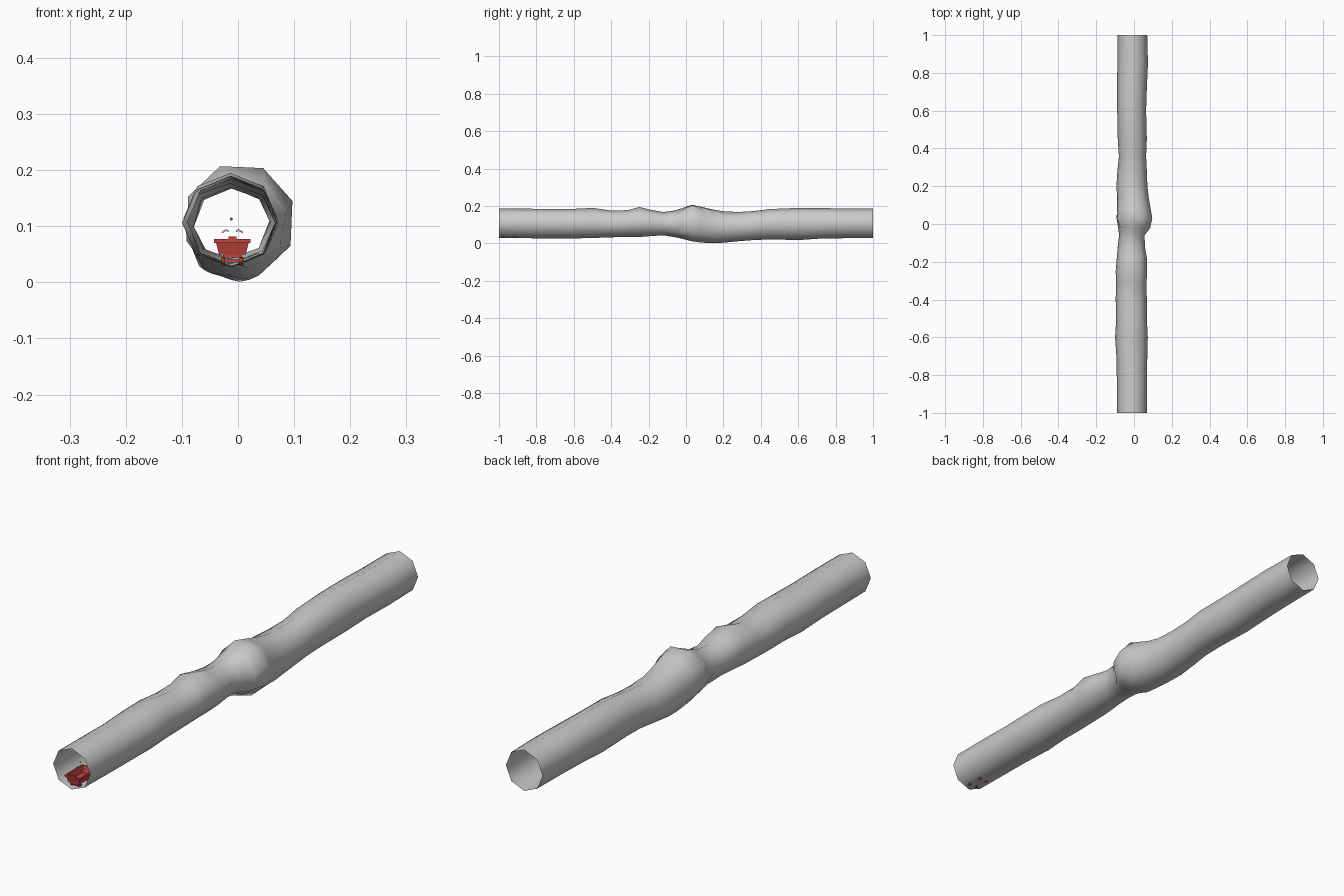
import bpy, bmesh, math
from mathutils import Matrix, Vector

if "Cube" in bpy.data.objects:
    bpy.data.objects.remove(bpy.data.objects["Cube"])


def finish(bm, name, color=None, angle=None):
    bmesh.ops.recalc_face_normals(bm, faces=bm.faces)
    me = bpy.data.meshes.new(name)
    bm.to_mesh(me)
    bm.free()
    ob = bpy.data.objects.new(name, me)
    bpy.context.collection.objects.link(ob)
    if color:
        mat = bpy.data.materials.get(color[0]) or bpy.data.materials.new(color[0])
        mat.diffuse_color = color[1]
        mat.use_nodes = True
        mat.node_tree.nodes["Principled BSDF"].inputs["Base Color"].default_value = mat.diffuse_color
        me.materials.append(mat)
    if angle:
        bpy.ops.object.select_all(action='DESELECT')
        ob.select_set(True)
        bpy.context.view_layer.objects.active = ob
        bpy.ops.object.shade_smooth_by_angle(angle=math.radians(angle))
    return ob


RED = ("red_paint", (0.55, 0.06, 0.05, 1))
CX, CY = -0.01, -0.945

# Tunnel rings: y, left, right, bottom, top, twist in degrees
rings = [
    (-1.0, -.090, .068, .029, .187, 0), (-.85, -.091, .070, .028, .186, 0),
    (-.72, -.092, .070, .027, .184, 0), (-.60, -.100, .073, .027, .185, 0),
    (-.50, -.094, .068, .029, .190, 0), (-.40, -.097, .068, .033, .176, 0),
    (-.31, -.095, .066, .034, .178, 0), (-.25, -.097, .070, .034, .195, 0),
    (-.18, -.091, .068, .040, .178, 0), (-.12, -.086, .058, .043, .168, 0),
    (-.06, -.079, .056, .034, .176, 4), (-.02, -.084, .086, .025, .188, 12),
    (.03, -.092, .097, .012, .207, 20), (.08, -.090, .088, .005, .196, 14),
    (.14, -.089, .078, .001, .182, 6), (.20, -.093, .071, .004, .172, 0),
    (.28, -.088, .068, .012, .168, 0), (.36, -.080, .064, .018, .173, 0),
    (.45, -.086, .068, .022, .184, 0), (.60, -.089, .064, .018, .190, 0),
    (.72, -.090, .068, .026, .189, 0), (.85, -.088, .074, .028, .187, 0),
    (1.0, -.087, .070, .029, .187, 0)]
bm = bmesh.new()
loops = []
for y, l, r, b, t, tw in rings:
    pts = [(math.cos(a), math.sin(a)) for a in
           (math.radians(90 + 45 * k + tw) for k in range(8))]
    mx = max(p[0] for p in pts)
    mz = max(p[1] for p in pts)
    loops.append([bm.verts.new(((l + r) / 2 + (r - l) / 2 * px / mx, y,
                                (b + t) / 2 + (t - b) / 2 * pz / mz)) for px, pz in pts])
for a, b in zip(loops, loops[1:]):
    for i in range(8):
        j = (i + 1) % 8
        bm.faces.new((a[i], a[j], b[j], b[i]))
finish(bm, "tunnel_wall", angle=60)


def box(name, size, loc):
    bm = bmesh.new()
    bmesh.ops.create_cube(bm, size=1, matrix=Matrix.Translation(loc) @ Matrix.Diagonal((*size, 1)))
    return finish(bm, name, RED)


# Cart bin: tapered outer shell folding over a rim into the hollow
profile = [(.024, .044, .050), (.029, .049, .070), (.0325, .053, .070),
           (.0325, .053, .077), (.027, .047, .077), (.021, .040, .053)]
bm = bmesh.new()
loops = [[bm.verts.new((CX + sx * w, CY + sy * d, z))
          for sx, sy in ((-1, -1), (1, -1), (1, 1), (-1, 1))] for w, d, z in profile]
for a, b in zip(loops, loops[1:]):
    for i in range(4):
        j = (i + 1) % 4
        bm.faces.new((a[i], a[j], b[j], b[i]))
bm.faces.new(loops[0])
bm.faces.new(loops[-1])
finish(bm, "cart_bin", RED)

# Chassis and raised end lugs
box("cart_chassis", (.034, .084, .006), (CX, CY, .047))
for s, n in ((-1, "front"), (1, "back")):
    box(n + "_lug", (.014, .007, .006), (CX, CY + s * .049, .079))
    box(n + "_axle", (.040, .006, .005), (CX, CY + s * .029, .038))

# Four wheels
for sx in (-1, 1):
    for sy in (-1, 1):
        bm = bmesh.new()
        bmesh.ops.create_cone(bm, cap_ends=True, segments=10, radius1=.008, radius2=.008, depth=.006,
                              matrix=Matrix.Translation((CX + sx * .016, CY + sy * .029, .038))
                              @ Matrix.Rotation(math.pi / 2, 4, 'Y'))
        finish(bm, "cart_wheel", RED)

# Small loose details floating above the cart
for s in (-1, 1):
    bm = bmesh.new()
    arc = [(-.007, -.003), (-.002, .001), (.004, .002), (.007, .000)]
    for (x0, z0), (x1, z1) in zip(arc, arc[1:]):
        m = Vector(((x0 + x1) / 2, (z0 + z1) / 2))
        bmesh.ops.create_cube(bm, size=1, matrix=Matrix.Translation((CX + s * (.013 - m.x * .8), CY, .091 + m.y))
                              @ Matrix.Rotation(s * math.atan2(z1 - z0, x1 - x0), 4, 'Y')
                              @ Matrix.Diagonal((.005, .005, .003, 1)))
    finish(bm, "side_fragment")
bm = bmesh.new()
bmesh.ops.create_icosphere(bm, subdivisions=1, radius=.003, matrix=Matrix.Translation((CX - .002, CY, .113)))
finish(bm, "small_pebble")
